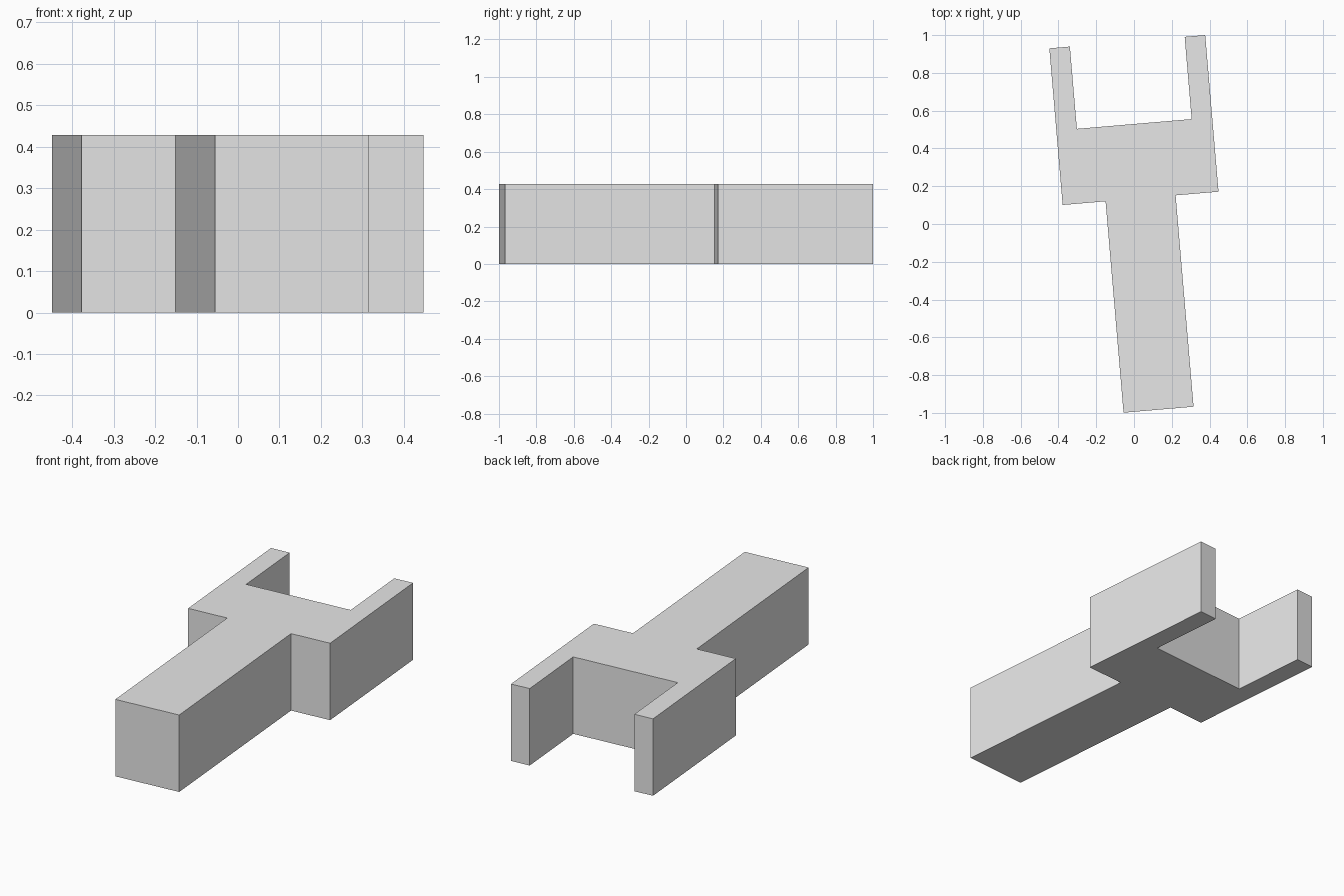
import bpy
import bmesh
from math import radians
from mathutils import Matrix

cube = bpy.data.objects.get("Cube")
if cube:
    bpy.data.objects.remove(cube, do_unlink=True)

HEIGHT = 0.428

# Plain grey material
grey = bpy.data.materials.new("light grey")
grey.use_nodes = True
colour = (0.8, 0.8, 0.8, 1)
grey.diffuse_color = colour
grey.node_tree.nodes["Principled BSDF"].inputs["Base Color"].default_value = colour

# Right half of the floor plan: stem, shoulder, prong, recess
half = [(0.186, 0), (0.186, 1.123), (0.414, 1.123),
        (0.414, 1.955), (0.305, 1.955), (0.305, 1.518)]
outline = half + [(-x, y) for x, y in reversed(half)]

# Mirrored outline extruded into a solid block
bm = bmesh.new()
base = bm.faces.new([bm.verts.new((x, y, 0)) for x, y in outline])
top = bmesh.ops.extrude_face_region(bm, geom=[base], use_keep_orig=True)
bmesh.ops.translate(bm, vec=(0, 0, HEIGHT),
                    verts=[v for v in top["geom"] if isinstance(v, bmesh.types.BMVert)])
bmesh.ops.recalc_face_normals(bm, faces=bm.faces)

# The whole plan is turned slightly and centred
bm.transform(Matrix.Translation((0.13, -0.983, 0)) @ Matrix.Rotation(radians(4.86), 4, "Z"))

mesh = bpy.data.meshes.new("forked_block")
bm.to_mesh(mesh)
bm.free()
mesh.materials.append(grey)
block = bpy.data.objects.new("forked_block", mesh)
bpy.context.collection.objects.link(block)
